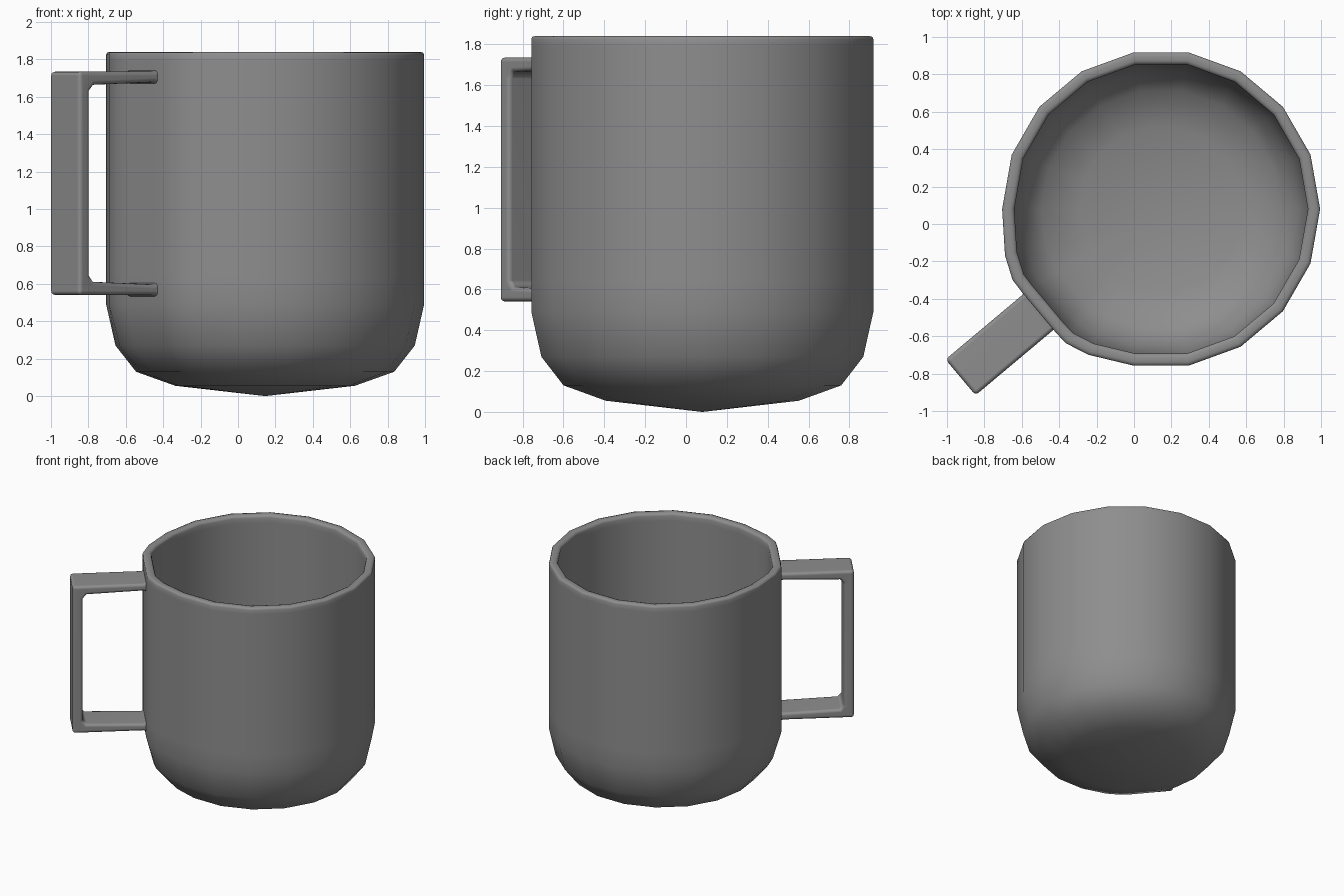
import bpy
import bmesh
from math import sin, cos, radians
from mathutils import Vector

cube = bpy.data.objects.get("Cube")
if cube:
    bpy.data.objects.remove(cube)

CENTRE = Vector((0.145, 0.08, 0))
HANDLE_ANGLE = 220
RADIUS = 0.85

grey = bpy.data.materials.new("ceramic_grey")
grey.use_nodes = True
grey.diffuse_color = (0.27, 0.27, 0.27, 1)
grey.node_tree.nodes["Principled BSDF"].inputs["Base Color"].default_value = grey.diffuse_color


def finish(bm, name):
    """Turn a bmesh into a smooth object in the shared material."""
    bmesh.ops.recalc_face_normals(bm, faces=bm.faces)
    for face in bm.faces:
        face.smooth = True
    mesh = bpy.data.meshes.new(name)
    bm.to_mesh(mesh)
    bm.free()
    mesh.materials.append(grey)
    obj = bpy.data.objects.new(name, mesh)
    bpy.context.collection.objects.link(obj)
    obj.location = CENTRE
    obj.rotation_euler.z = radians(HANDLE_ANGLE)
    return obj


# Cup: one wall profile turned round, flattened where the handle joins
half = [(9.2, 0.867), (14.5, 0.88), (23.4, 0.871)]
half += [(a, RADIUS) for a in range(40, 180, 20)]
columns = half + [(180, RADIUS)] + [(-a, r) for a, r in reversed(half)]

outside = [(0.48, 0.055), (0.69, 0.13), (0.80, 0.27), (0.85, 0.49), (0.85, 0.64), (0.85, 1.79)]
rim = [(0.85, 1.825), (0.845, 1.836), (0.83, 1.84), (0.805, 1.84), (0.79, 1.834), (0.785, 1.82)]
inside = [(0.785, 1.78), (0.785, 0.64), (0.785, 0.50), (0.74, 0.30), (0.64, 0.18), (0.44, 0.12)]

bm = bmesh.new()
rings = []
for r, z in outside + rim + inside:
    fade = min(1, z / 0.5)
    ring = []
    for angle, reach in columns:
        rr = r * (1 + (reach / RADIUS - 1) * fade)
        ring.append(bm.verts.new((rr * cos(radians(angle)), rr * sin(radians(angle)), z)))
    rings.append(ring)
count = len(columns)
for low, high in zip(rings, rings[1:]):
    for i in range(count):
        j = (i + 1) % count
        bm.faces.new((low[i], low[j], high[j], high[i]))
for ring, z in ((rings[0], 0.0), (rings[-1], 0.08)):
    tip = bm.verts.new((0, 0, z))
    for i in range(count):
        bm.faces.new((tip, ring[i], ring[(i + 1) % count]))
finish(bm, "cup_body")

# Handle: a flat strap bent into a square bracket
MIDDLE = 1.1375
upper = [(0.83, 1.75), (0.875, 1.735), (1.40, 1.735)]
under = [(1.325, 1.63), (1.295, 1.664), (0.875, 1.678), (0.83, 1.66)]


def flipped(points):
    return [(x, 2 * MIDDLE - z) for x, z in reversed(points)]


outline = upper + flipped(upper) + flipped(under) + under
bm = bmesh.new()
side = bm.faces.new([bm.verts.new((x, -0.125, z)) for x, z in outline])
new = bmesh.ops.extrude_face_region(bm, geom=[side])["geom"]
bmesh.ops.translate(bm, vec=(0, 0.25, 0), verts=[v for v in new if isinstance(v, bmesh.types.BMVert)])
handle = finish(bm, "handle")
bevel = handle.modifiers.new("soft_edges", "BEVEL")
bevel.width = 0.022
bevel.segments = 3
bevel.limit_method = "ANGLE"
bevel.angle_limit = radians(50)
handle.modifiers.new("even_shading", "WEIGHTED_NORMAL")
